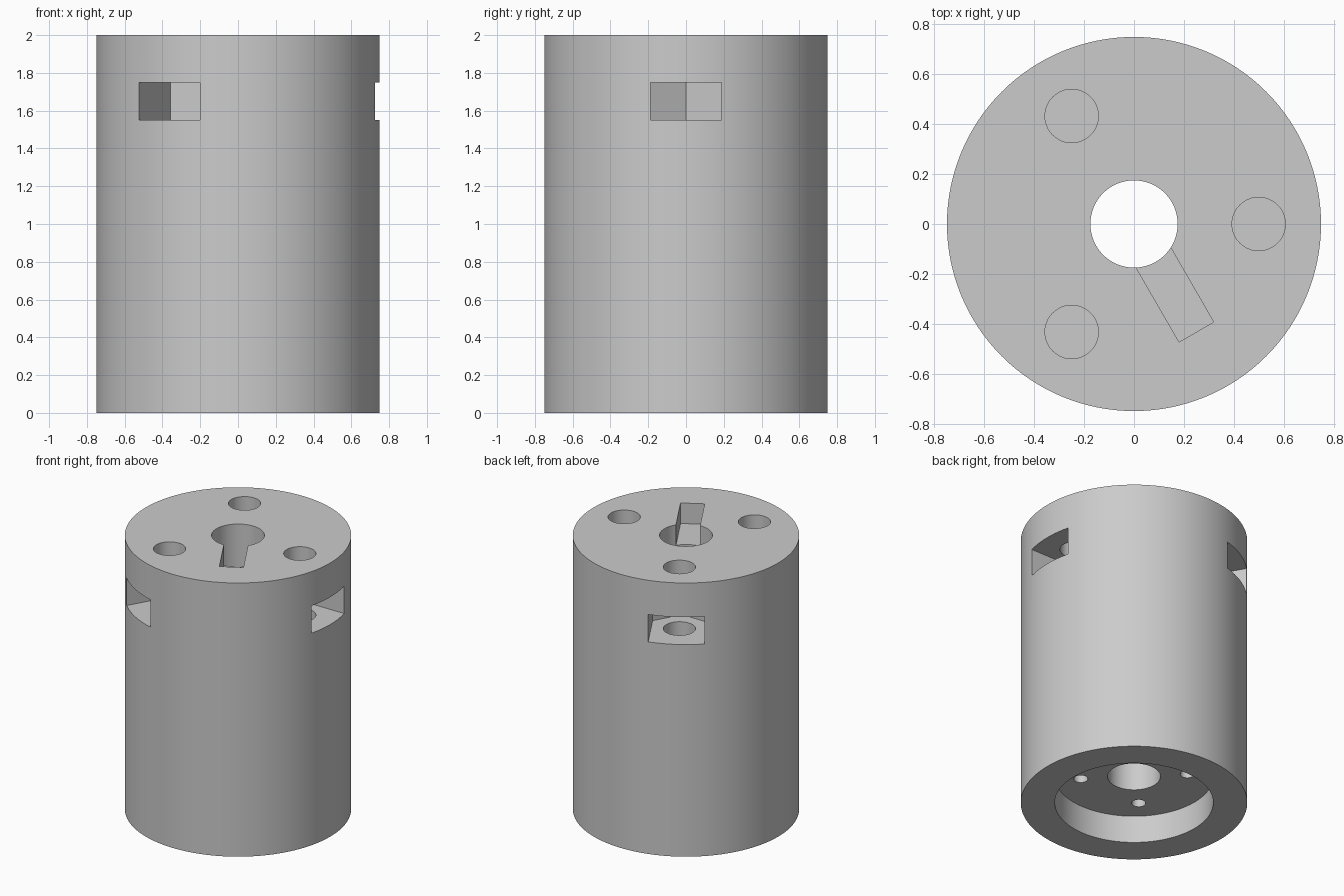
import bpy, bmesh, math
from mathutils import Matrix

if "Cube" in bpy.data.objects:
    bpy.data.objects.remove(bpy.data.objects["Cube"])

TOP = 2.0
RADIUS = 0.75
BORE = 0.175
SCREW_RING = 0.5        # distance of the screw holes from the axis
NUT_FLATS = 0.375       # nut pocket width across flats

grey = bpy.data.materials.new("plain grey")
grey.diffuse_color = (0.6, 0.6, 0.6, 1)
grey.use_nodes = True
grey.node_tree.nodes["Principled BSDF"].inputs["Base Color"].default_value = grey.diffuse_color


def prism(name, outline, z0, z1, turn=0.0):
    """Extrude a flat outline from z0 to z1, turned about the z axis."""
    bm = bmesh.new()
    face = bm.faces.new([bm.verts.new((x, y, z0)) for x, y in outline])
    ext = bmesh.ops.extrude_face_region(bm, geom=[face])
    moved = [v for v in ext["geom"] if isinstance(v, bmesh.types.BMVert)]
    bmesh.ops.translate(bm, verts=moved, vec=(0, 0, z1 - z0))
    bmesh.ops.recalc_face_normals(bm, faces=bm.faces[:])
    bm.transform(Matrix.Rotation(turn, 4, 'Z'))
    mesh = bpy.data.meshes.new(name)
    bm.to_mesh(mesh)
    bm.free()
    obj = bpy.data.objects.new(name, mesh)
    bpy.context.collection.objects.link(obj)
    return obj


def circle(radius, sides, cx=0.0):
    return [(cx + radius * math.cos(2 * math.pi * i / sides),
             radius * math.sin(2 * math.pi * i / sides)) for i in range(sides)]


body = prism("cylinder_body", circle(RADIUS, 128), 0, TOP)
body.data.materials.append(grey)

# Central bore and the round recess in the underside
cutters = [prism("bore_cutter", circle(BORE, 64), -0.1, TOP + 0.1),
           prism("recess_cutter", circle(0.525, 96), -0.1, 0.2)]

# Keyway beside the bore, open at the top
key = [(0.0, -0.08), (0.5, -0.08), (0.5, 0.08), (0.0, 0.08)]
cutters.append(prism("keyway_cutter", key, TOP - 0.15, TOP + 0.1, math.radians(-60)))

# Screw holes, each crossing a hexagonal nut pocket open at the side
half = NUT_FLATS / 2
corner = half / math.cos(math.pi / 6)
pocket = [(SCREW_RING - corner, 0), (SCREW_RING - corner / 2, -half), (0.9, -half),
          (0.9, half), (SCREW_RING - corner / 2, half)]
for i in range(3):
    turn = math.radians(120 * i)
    cutters.append(prism("nut_pocket_cutter", pocket, 1.55, 1.75, turn))
    cutters.append(prism("screw_hole_cutter", circle(0.107, 48, SCREW_RING),
                         1.2, TOP + 0.1, turn))

# Four small mounting holes in the recess ceiling
for i in range(4):
    cutters.append(prism("mount_hole_cutter", circle(0.047, 32, 0.354),
                         0.1, 0.55, math.radians(45 + 90 * i)))

# Cut everything out of the body
bpy.context.view_layer.objects.active = body
body.select_set(True)
for cutter in cutters:
    cutter.hide_render = True
    mod = body.modifiers.new(cutter.name, 'BOOLEAN')
    mod.operation = 'DIFFERENCE'
    mod.solver = 'EXACT'
    mod.object = cutter
    bpy.ops.object.modifier_apply(modifier=mod.name)
for cutter in cutters:
    bpy.data.objects.remove(cutter)

bpy.ops.object.shade_smooth_by_angle(angle=math.radians(25))
